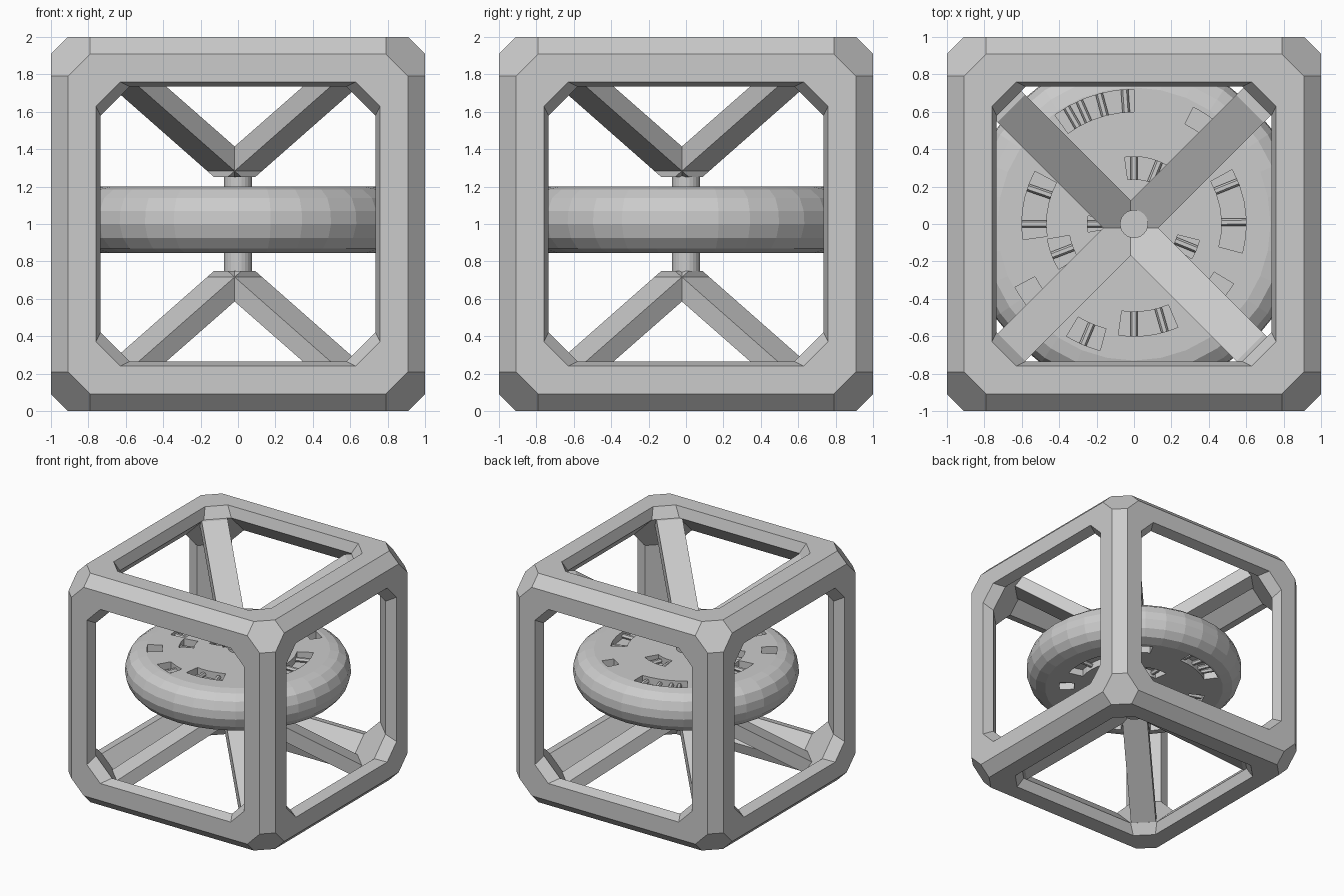
import bpy, bmesh
from math import sin, cos, pi, radians
from itertools import product

if "Cube" in bpy.data.objects:
    bpy.data.objects.remove(bpy.data.objects["Cube"])


def finish(name, bm):
    bmesh.ops.remove_doubles(bm, verts=bm.verts, dist=1e-4)
    bmesh.ops.recalc_face_normals(bm, faces=bm.faces)
    me = bpy.data.meshes.new(name)
    bm.to_mesh(me)
    bm.free()
    ob = bpy.data.objects.new(name, me)
    bpy.context.collection.objects.link(ob)
    return ob


def face(bm, pts):
    return bm.faces.new([bm.verts.new(p) for p in pts])


def prism(bm, bottom, top):
    n = len(bottom)
    face(bm, bottom[::-1])
    face(bm, top)
    for i in range(n):
        j = (i + 1) % n
        face(bm, [bottom[i], bottom[j], top[j], top[i]])


# Cube frame: octagonal windows on six sides, edges chamfered outside and inside
def octagon(axis, sign, depth, a, b):
    pts = []
    for u, v in [(a, b), (b, a), (-b, a), (-a, b), (-a, -b), (-b, -a), (b, -a), (a, -b)]:
        p = [0, 0, 0]
        p[axis], p[(axis + 1) % 3], p[(axis + 2) % 3] = sign * depth, u, v
        pts.append((p[0], p[1], p[2] + 1))
    return pts


bm = bmesh.new()
for axis, sign in product(range(3), (-1, 1)):
    loops = [octagon(axis, sign, 1, .91, .79), octagon(axis, sign, 1, .76, .63),
             octagon(axis, sign, .91, .735, .58)]
    for l0, l1 in zip(loops, loops[1:]):
        for i in range(8):
            j = (i + 1) % 8
            face(bm, [l0[i], l0[j], l1[j], l1[i]])
for axis, s, t, (hi, lo, k) in product(range(3), (-1, 1), (-1, 1),
                                       ((1, .91, .79), (.91, .735, .58))):
    quad = []
    for a, b, c in [(hi, lo, k), (lo, hi, k), (lo, hi, -k), (hi, lo, -k)]:
        p = [0, 0, 0]
        p[axis], p[(axis + 1) % 3], p[(axis + 2) % 3] = c, s * a, t * b
        quad.append((p[0], p[1], p[2] + 1))
    face(bm, quad)
bmesh.ops.remove_doubles(bm, verts=bm.verts, dist=1e-4)
bmesh.ops.holes_fill(bm, edges=bm.edges, sides=6)
finish("cube_frame", bm)

# Diagonal struts from the corners to the hub
profile = [(0, .25), (.05, .25), (1.03, .86), (1.03, .91), (.903, .91), (0, .35)]
for side, label in ((1, "upper"), (-1, "lower")):
    for q in range(4):
        a = pi / 4 + q * pi / 2
        c, s = cos(a), sin(a)
        ends = [[(r * c - w * s - .018, r * s + w * c - .022, 1 + side * z) for r, z in profile]
                for w in (-.104, .104)]
        bm = bmesh.new()
        prism(bm, *ends)
        finish(f"{label}_strut_{q + 1}", bm)

# Axle through the disc
bm = bmesh.new()
bmesh.ops.create_cone(bm, cap_ends=True, segments=24, radius1=.075, radius2=.075, depth=.83)
bmesh.ops.translate(bm, verts=bm.verts, vec=(0, 0, 1))
finish("axle", bm)

# Rounded disc, turned from a profile
N = 32
TOP, BOTTOM = 1.2, .845
rim = [(.73, TOP), (.80, 1.185), (.86, 1.14), (.89, 1.07), (.895, 1.0),
       (.87, .925), (.82, .87), (.74, BOTTOM)]
rings = [[(r * cos(2 * pi * i / N), r * sin(2 * pi * i / N), z) for i in range(N)] for r, z in rim]
bm = bmesh.new()
face(bm, rings[0])
face(bm, rings[-1][::-1])
for l0, l1 in zip(rings, rings[1:]):
    for i in range(N):
        j = (i + 1) % N
        face(bm, [l0[i], l1[i], l1[j], l0[j]])
disc = finish("disc", bm)


# Pockets in both disc faces: inner radius, outer radius, start and end angle, rod angles
pockets = [
    (.60, .72, 90, 126, (94, 105, 114, 120)), (.60, .70, 53, 63, ()),
    (.60, .72, 208, 219, ()), (.50, .62, -42, -31, ()),
    (.47, .60, 152, 188, (161, 180)), (.47, .60, -15, 29, (1, 22)),
    (.47, .60, 262, 293, (270, 286)), (.58, .70, 239, 255, (247,)),
    (.35, .47, 190, 211, (201,)), (.24, .36, 60, 98, (68, 90)),
    (.24, .36, -31, -14, (-22,)), (.15, .25, 170, 190, (180,)),
]


def sector(r0, r1, a0, a1, z):
    steps = 5
    ang = [radians(a0 + (a1 - a0) * k / steps) for k in range(steps + 1)]
    return ([(r1 * cos(a), r1 * sin(a), z) for a in ang] +
            [(r0 * cos(a), r0 * sin(a), z) for a in reversed(ang)])


DEPTH = .06
cut, rods = bmesh.new(), bmesh.new()
for r0, r1, a0, a1, rod_angles in pockets:
    for z0, z1 in ((TOP - DEPTH, TOP + .05), (BOTTOM - .05, BOTTOM + DEPTH)):
        prism(cut, sector(r0, r1, a0, a1, z0), sector(r0, r1, a0, a1, z1))
    for ra in rod_angles:
        a = radians(ra)
        for z in (TOP - .04, BOTTOM + .04):
            ends = []
            for r in (r0 - .01, r1 + .01):
                ends.append([(r * cos(a) - .02 * cos(t) * sin(a),
                              r * sin(a) + .02 * cos(t) * cos(a), z + .02 * sin(t))
                             for t in [2 * pi * k / 6 for k in range(6)]])
            prism(rods, *ends)
cutter = finish("pocket_cutter", cut)
cutter.hide_render = True
finish("pocket_rods", rods)

mod = disc.modifiers.new("pockets", 'BOOLEAN')
mod.operation, mod.solver, mod.object = 'DIFFERENCE', 'EXACT', cutter
bpy.context.view_layer.objects.active = disc
bpy.ops.object.modifier_apply(modifier=mod.name)
bpy.data.objects.remove(cutter)
